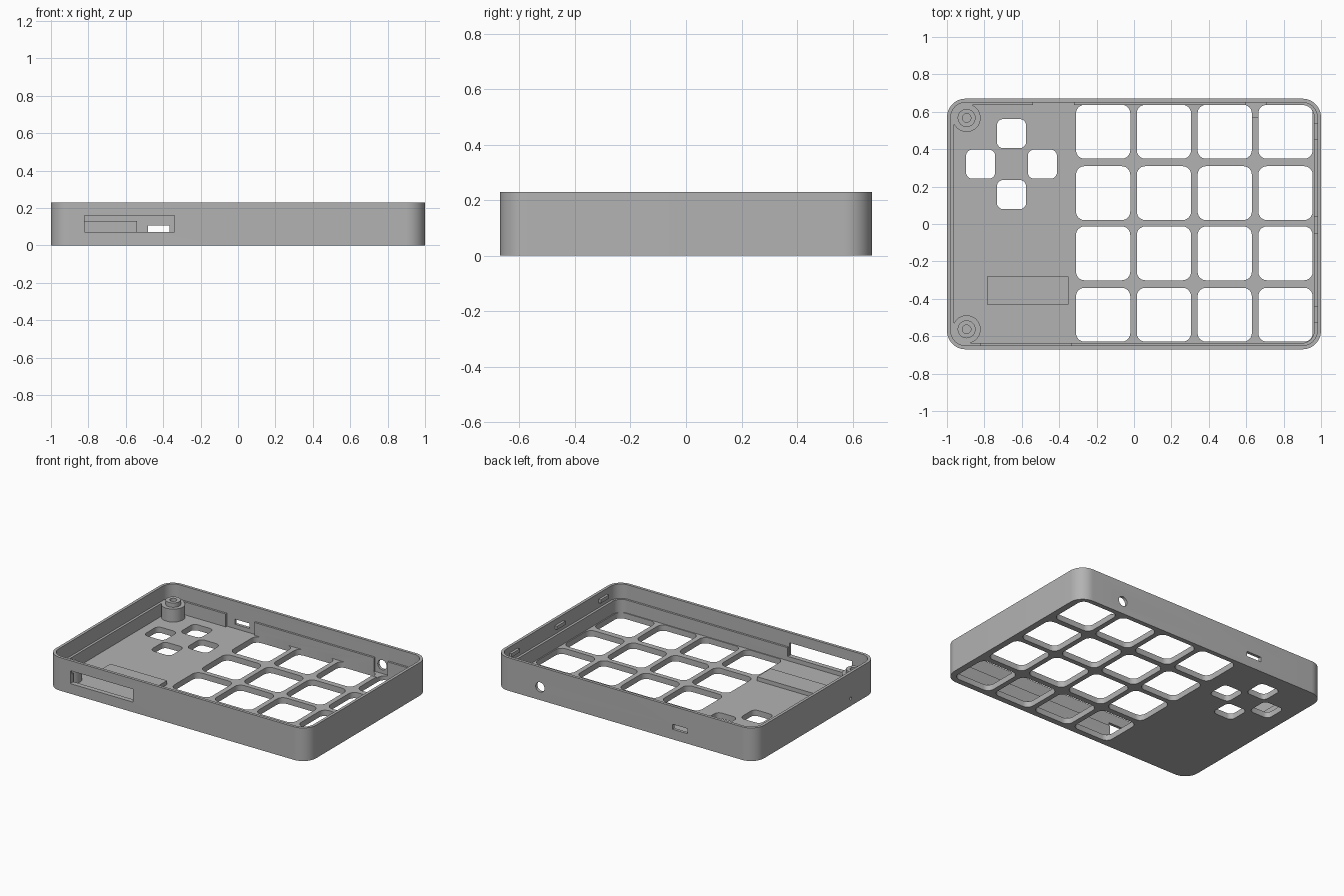
import bpy, bmesh, math
from mathutils import Matrix

if "Cube" in bpy.data.objects:
    bpy.data.objects.remove(bpy.data.objects["Cube"], do_unlink=True)

grey = bpy.data.materials.new("plain grey")
grey.use_nodes = True
grey.diffuse_color = (0.45, 0.45, 0.45, 1)
grey.node_tree.nodes["Principled BSDF"].inputs["Base Color"].default_value = (0.45, 0.45, 0.45, 1)


def make(name, bm):
    bmesh.ops.recalc_face_normals(bm, faces=bm.faces)
    mesh = bpy.data.meshes.new(name)
    bm.to_mesh(mesh)
    bm.free()
    mesh.materials.append(grey)
    obj = bpy.data.objects.new(name, mesh)
    bpy.context.collection.objects.link(obj)
    return obj


def prism(name, x0, x1, y0, y1, z0, z1, radius=0, steps=8):
    """Upright block with rounded vertical corners."""
    bm = bmesh.new()
    corners = [(x1, y1, -1, -1), (x0, y1, 1, -1), (x0, y0, 1, 1), (x1, y0, -1, 1)]
    ring = []
    for quarter, (x, y, sx, sy) in enumerate(corners):
        for i in range(steps + 1 if radius else 1):
            a = (quarter + i / steps) * math.pi / 2
            ring.append(bm.verts.new((x + radius * (sx + math.cos(a)),
                                      y + radius * (sy + math.sin(a)), z0)))
    base = bm.faces.new(ring)
    top = bmesh.ops.extrude_face_region(bm, geom=[base])
    moved = [v for v in top["geom"] if isinstance(v, bmesh.types.BMVert)]
    bmesh.ops.translate(bm, verts=moved, vec=(0, 0, z1 - z0))
    return make(name, bm)


def rod(name, radius, length, place):
    bm = bmesh.new()
    bmesh.ops.create_cone(bm, cap_ends=True, segments=32, radius1=radius,
                          radius2=radius, depth=length, matrix=place)
    return make(name, bm)


def lathe(name, profile, x, y):
    bm = bmesh.new()
    verts = [bm.verts.new((r, 0, z)) for r, z in profile]
    edges = [bm.edges.new(pair) for pair in zip(verts, verts[1:])]
    bmesh.ops.spin(bm, geom=verts + edges, axis=(0, 0, 1), cent=(0, 0, 0),
                   angle=math.tau, steps=32, use_duplicate=False)
    bmesh.ops.remove_doubles(bm, verts=bm.verts, dist=0.0001)
    bmesh.ops.translate(bm, verts=bm.verts, vec=(x, y, 0))
    return make(name, bm)


def cut(target, cutter):
    mod = target.modifiers.new("cut", "BOOLEAN")
    mod.operation = "DIFFERENCE"
    mod.solver = "EXACT"
    mod.object = cutter
    bpy.context.view_layer.objects.active = target
    bpy.ops.object.modifier_apply(modifier=mod.name)
    bpy.data.objects.remove(cutter, do_unlink=True)


FLOOR, LEDGE, TOP = 0.04, 0.13, 0.23

# Tray with a thin rim above a thicker lower wall
case = prism("case", -1, 1, -0.67, 0.67, 0, TOP, 0.1, 12)
cut(case, prism("rim_cavity", -0.98, 0.98, -0.65, 0.65, LEDGE, 0.3, 0.08, 12))
cut(case, prism("lower_cavity", -0.963, 0.963, -0.636, 0.636, FLOOR, 0.2, 0.063, 12))

# Four by four grid of key openings
for cx in (-0.165, 0.16, 0.485, 0.81):
    for cy in (-0.485, -0.157, 0.165, 0.493):
        cut(case, prism("key_hole", cx - 0.145, cx + 0.145, cy - 0.144, cy + 0.144,
                        -0.1, 0.06, 0.045, 6))

# Cross of small button openings
for dx, dy in ((0, 1), (0, -1), (1, 0), (-1, 0)):
    cx, cy = -0.655 + 0.165 * dx, 0.32 + 0.163 * dy
    cut(case, prism("button_hole", cx - 0.078, cx + 0.078, cy - 0.078, cy + 0.078,
                    -0.1, 0.06, 0.034, 6))

# Gaps in the lower wall behind the ports
for x0, x1, y0, y1, z0 in ((-0.54, -0.32, 0.6, 0.65, FLOOR),
                           (0.6, 0.705, 0.57, 0.65, 0.03),
                           (-0.82, -0.335, -0.65, -0.6, 0.07)):
    cut(case, prism("wall_gap", x0, x1, y0, y1, z0, 0.2))

# Openings through the walls
cut(case, prism("front_window", -0.82, -0.34, -0.8, -0.6, 0.07, 0.16))
cut(case, prism("back_port", -0.48, -0.365, 0.6, 0.8, 0.07, 0.105))
cut(case, rod("round_port", 0.034, 0.2,
              Matrix.Translation((0.653, 0.7, 0.09)) @ Matrix.Rotation(math.pi / 2, 4, "X")))
cut(case, rod("pin_hole", 0.01, 0.1,
              Matrix.Translation((-0.99, -0.38, 0.052)) @ Matrix.Rotation(math.pi / 2, 4, "Y")))

# Stepped screw posts in the two corners
post = [(0.075, 0.03), (0.075, LEDGE), (0.048, LEDGE), (0.048, 0.16),
        (0.023, 0.16), (0.023, 0.05), (0, 0.05)]
parts = [case]
for side, y in (("front", -0.563), ("back", 0.567)):
    parts.append(lathe(side + "_screw_post", post, -0.895, y))

# Raised pad behind the window
parts.append(prism("pad", -0.785, -0.35, -0.43, -0.28, 0.035, 0.068))

# Snap tabs on the inner side wall
for i, y in enumerate((-0.485, -0.005, 0.495)):
    parts.append(prism(f"snap_tab_{i + 1}", 0.963, 0.985, y - 0.045, y + 0.045, 0.165, 0.19))

for obj in parts:
    bpy.ops.object.select_all(action="DESELECT")
    obj.select_set(True)
    bpy.context.view_layer.objects.active = obj
    bpy.ops.object.shade_smooth_by_angle(angle=math.radians(30))
